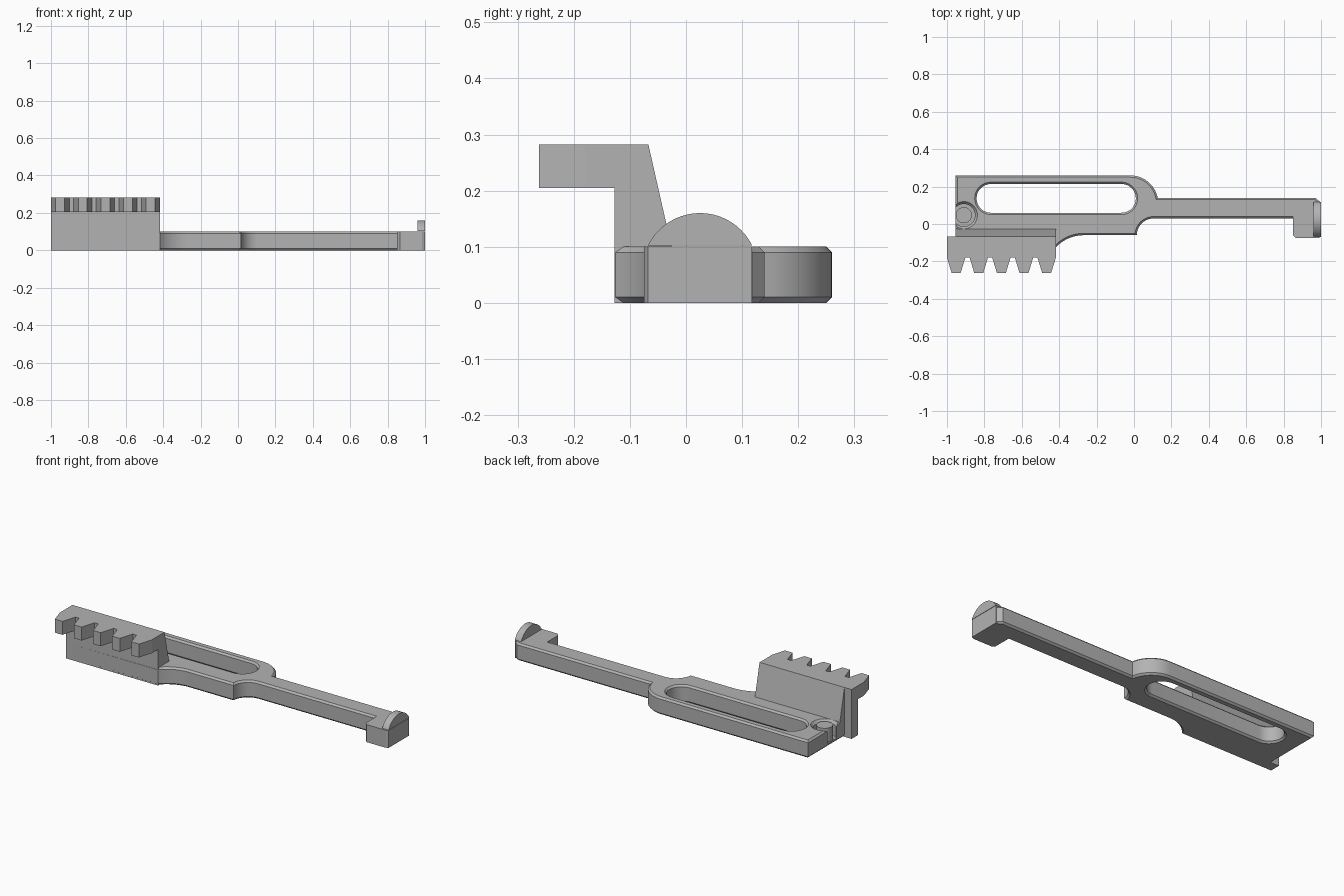
import bpy, bmesh, math
from mathutils import Vector

if "Cube" in bpy.data.objects:
    bpy.data.objects.remove(bpy.data.objects["Cube"])

grey = bpy.data.materials.new("plain_grey")
grey.diffuse_color = (0.45, 0.45, 0.45, 1)
grey.use_nodes = True
grey.node_tree.nodes["Principled BSDF"].inputs["Base Color"].default_value = grey.diffuse_color


def arc(cx, cy, r, a0, a1, n=14):
    return [(cx + r * math.cos(math.radians(a0 + (a1 - a0) * i / n)),
             cy + r * math.sin(math.radians(a0 + (a1 - a0) * i / n))) for i in range(n + 1)]


def finish(name, me):
    ob = bpy.data.objects.new(name, me)
    bpy.context.collection.objects.link(ob)
    me.materials.clear()
    me.materials.append(grey)
    return ob


def prism(name, pts, lo, hi, axis="z"):
    """Extrude a flat outline: (x, y) along z, or (y, z) along x."""
    bm = bmesh.new()
    put = (lambda a, b, c: (a, b, c)) if axis == "z" else (lambda a, b, c: (c, a, b))
    f = bm.faces.new([bm.verts.new(put(a, b, lo)) for a, b in pts])
    ext = bmesh.ops.extrude_face_region(bm, geom=[f])["geom"]
    shift = Vector(put(0, 0, hi - lo))
    bmesh.ops.translate(bm, vec=shift, verts=[v for v in ext if isinstance(v, bmesh.types.BMVert)])
    bmesh.ops.recalc_face_normals(bm, faces=bm.faces)
    me = bpy.data.meshes.new(name)
    bm.to_mesh(me)
    bm.free()
    return finish(name, me)


def chamfered_plate(name, loops, height, c):
    """Flat plate with holes, chamfered along every rim."""
    cu = bpy.data.curves.new(name, "CURVE")
    cu.dimensions, cu.fill_mode = "2D", "BOTH"
    cu.extrude, cu.bevel_depth, cu.bevel_resolution, cu.offset = height / 2 - c, c, 0, -c
    for pts in loops:
        sp = cu.splines.new("POLY")
        sp.points.add(len(pts) - 1)
        for p, (x, y) in zip(sp.points, pts):
            p.co = (x, y, 0, 1)
        sp.use_cyclic_u = True
    tmp = bpy.data.objects.new("plate_curve", cu)
    bpy.context.collection.objects.link(tmp)
    bpy.context.view_layer.update()
    me = bpy.data.meshes.new_from_object(tmp.evaluated_get(bpy.context.evaluated_depsgraph_get()))
    bpy.data.objects.remove(tmp)
    bm = bmesh.new()
    bm.from_mesh(me)
    bmesh.ops.remove_doubles(bm, verts=bm.verts, dist=0.0002)
    bmesh.ops.translate(bm, vec=(0, 0, height / 2), verts=bm.verts)
    bmesh.ops.recalc_face_normals(bm, faces=bm.faces)
    bm.to_mesh(me)
    bm.free()
    return finish(name, me)


# slotted body and narrow arm in one outline
outline = ([(-0.955, 0.26)] + arc(-0.02, 0.11, 0.15, 90, 11.5)
           + [(0.97, 0.14), (0.995, 0.118), (0.995, 0.03)]
           + arc(0.105, -0.06, 0.09, 90, 180)
           + arc(-0.27, -0.26, 0.2, 90, 138.6) + [(-0.955, -0.127)])
slot = arc(-0.765, 0.137, 0.077, 270, 90) + arc(-0.067, 0.137, 0.077, 90, -90)
body = chamfered_plate("slotted_body", [outline, slot], 0.1, 0.01)

# round groove around the pin, opening through the end wall
PX, PY = -0.91, 0.047
bm = bmesh.new()
rings = [(0.06, 0.02), (0.06, 0.085), (0.073, 0.1), (0.073, 0.13)]
rows = [[bm.verts.new((x, y, z)) for x, y in arc(PX, PY, r, 0, 360, 32)[:-1]] for r, z in rings]
for a, b in zip(rows, rows[1:]):
    for i in range(32):
        j = (i + 1) % 32
        bm.faces.new((a[i], a[j], b[j], b[i]))
bm.faces.new(rows[0][::-1])
bm.faces.new(rows[-1])
me = bpy.data.meshes.new("groove_cutter")
bm.to_mesh(me)
bm.free()
cutter = finish("groove_cutter", me)
cutter.hide_render = True
cutter.hide_set(True)
mod = body.modifiers.new("groove", "BOOLEAN")
mod.operation, mod.solver, mod.object = "DIFFERENCE", "EXACT", cutter

pin = prism("pin", arc(PX, PY, 0.043, 0, 360, 32)[:-1], 0.01, 0.1)

# hooked end block with half-round stop on top
prism("hook_block", [(0.85, 0.04), (0.85, -0.06), (0.865, -0.075), (0.985, -0.075),
                     (1, -0.068), (1, 0.118), (0.96, 0.118), (0.96, 0.04)], 0, 0.1)
half = math.degrees(math.asin(0.093 / 0.1036))
prism("end_stop", arc(0.025, 0.0564, 0.1036, 90 - half, 90 + half, 20), 0.96, 1.0, "x")

# rack wall and its sloped brace
prism("rack_wall", [(-0.127, 0), (-0.067, 0), (-0.067, 0.21), (-0.127, 0.21)], -1, -0.418, "x")
prism("rack_brace", [(-0.1, 0.05), (-0.0145, 0.05), (-0.067, 0.282), (-0.1, 0.282)],
      -0.955, -0.418, "x")

# toothed rack overhanging the front
teeth = []
for i in range(5):
    c = -0.951 + i * 0.1210
    teeth += [(c - 0.049, -0.18), (c - 0.024, -0.262), (c + 0.024, -0.262), (c + 0.049, -0.18)]
prism("toothed_rack", [(-1, -0.067)] + teeth + [(-0.418, -0.067)], 0.205, 0.282)

# smooth only the round walls
for ob in (body, pin):
    bpy.ops.object.select_all(action="DESELECT")
    ob.select_set(True)
    bpy.context.view_layer.objects.active = ob
    bpy.ops.object.shade_smooth_by_angle(angle=math.radians(25))
